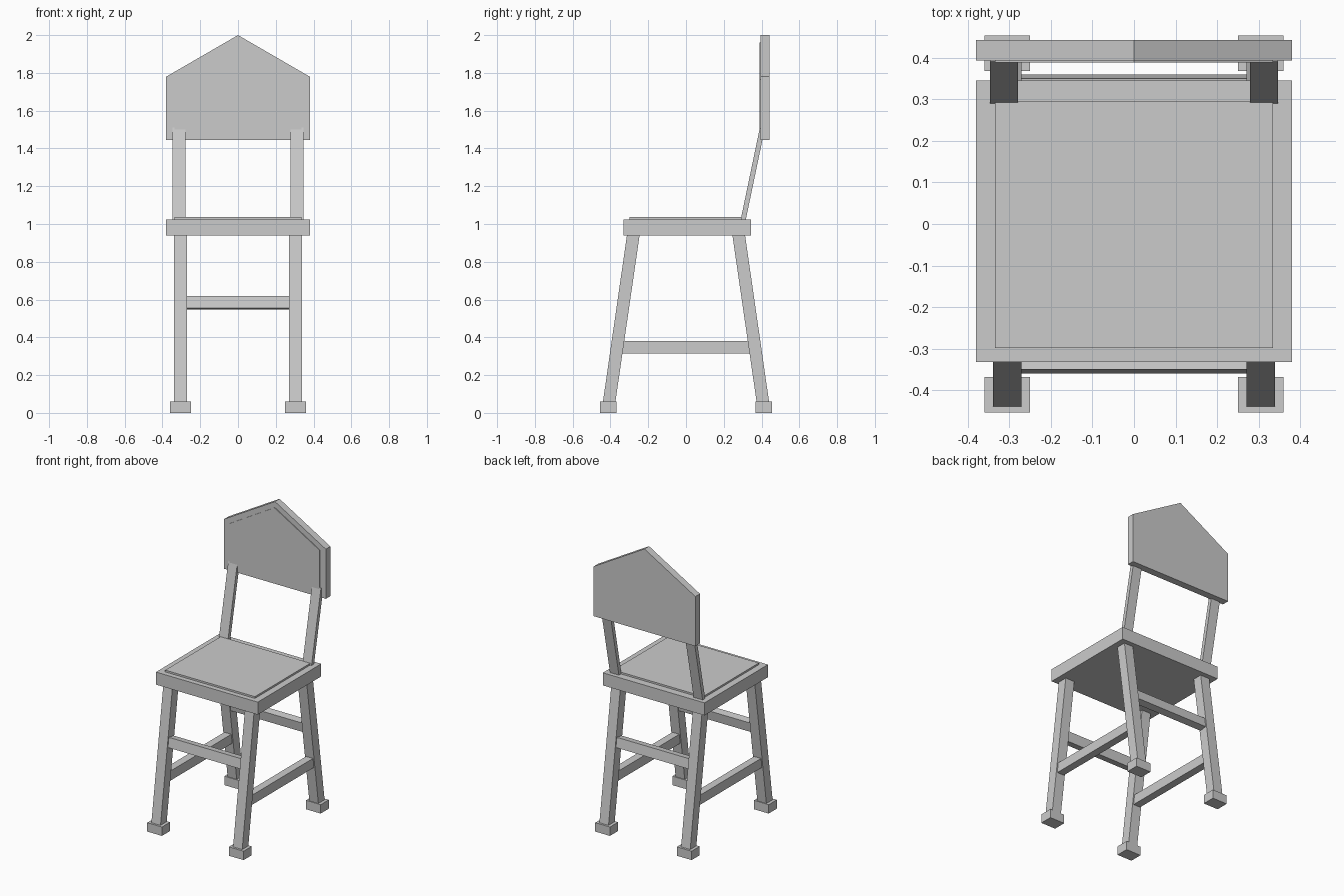
import bpy

cube = bpy.data.objects.get("Cube")
if cube:
    bpy.data.objects.remove(cube, do_unlink=True)

grey = bpy.data.materials.new("light grey")
grey.use_nodes = True
COLOUR = (0.6, 0.6, 0.6, 1)
grey.diffuse_color = COLOUR
grey.node_tree.nodes["Principled BSDF"].inputs["Base Color"].default_value = COLOUR


def prism(name, profile, axis, lo, hi):
    """Extrude a 2D profile: (y, z) along x, or (x, z) along y."""
    if axis == "x":
        place = lambda p, d: (d, p[0], p[1])
    else:
        place = lambda p, d: (p[0], d, p[1])
    n = len(profile)
    verts = [place(p, d) for d in (lo, hi) for p in profile]
    faces = [tuple(range(n)), tuple(range(2 * n - 1, n - 1, -1))]
    faces += [(i, i + n, (i + 1) % n + n, (i + 1) % n) for i in range(n)]
    mesh = bpy.data.meshes.new(name)
    mesh.from_pydata(verts, [], faces)
    mesh.materials.append(grey)
    obj = bpy.data.objects.new(name, mesh)
    bpy.context.collection.objects.link(obj)
    # Consistent outward normals
    import bmesh
    bm = bmesh.new()
    bm.from_mesh(mesh)
    bmesh.ops.recalc_face_normals(bm, faces=bm.faces)
    bm.to_mesh(mesh)
    bm.free()
    return obj


def box(name, x, y, z):
    rect = [(y[0], z[0]), (y[1], z[0]), (y[1], z[1]), (y[0], z[1])]
    return prism(name, rect, "x", *x)


def gable(name, half, bottom, shoulder, peak, y):
    outline = [(-half, bottom), (half, bottom), (half, shoulder), (0, peak), (-half, shoulder)]
    return prism(name, outline, "y", *y)


# Seat with a thin raised pad
box("seat", (-0.38, 0.38), (-0.332, 0.345), (0.94, 1.025))
box("seat_pad", (-0.335, 0.335), (-0.298, 0.295), (1.02, 1.037))

# Gabled backrest with a thin front panel
gable("backrest", 0.38, 1.445, 1.78, 2.0, (0.394, 0.443))
gable("backrest_panel", 0.335, 1.49, 1.764, 1.96, (0.389, 0.4))

for side, sx in (("right", -1), ("left", 1)):
    # Leaning back posts
    post = [(0.289, 1.02), (0.316, 1.02), (0.416, 1.5), (0.391, 1.51)]
    prism("back_post_" + side, post, "x", *sorted((sx * 0.279, sx * 0.346)))

    # Splayed legs and block feet
    for end, sy in (("front", -1), ("back", 1)):
        leg = [(sy * 0.245, 0.945), (sy * 0.312, 0.945), (sy * 0.441, 0.05), (sy * 0.375, 0.05)]
        prism(f"{end}_leg_{side}", leg, "x", sx * 0.305 - 0.034, sx * 0.305 + 0.034)
        box(f"{end}_foot_{side}", (sx * 0.305 - 0.055, sx * 0.305 + 0.055),
            sorted((sy * 0.368, sy * 0.454)), (0, 0.06))

    # Low side stretcher
    rail = [(-0.35, 0.315), (0.35, 0.315), (0.34, 0.38), (-0.34, 0.38)]
    prism("side_stretcher_" + side, rail, "x", sx * 0.305 - 0.026, sx * 0.305 + 0.026)

# Higher cross stretchers, tilted with the legs
for end, sy in (("front", -1), ("back", 1)):
    bar = [(sy * 0.36, 0.555), (sy * 0.35, 0.62), (sy * 0.3, 0.613), (sy * 0.31, 0.548)]
    prism(end + "_stretcher", bar, "x", -0.28, 0.28)
